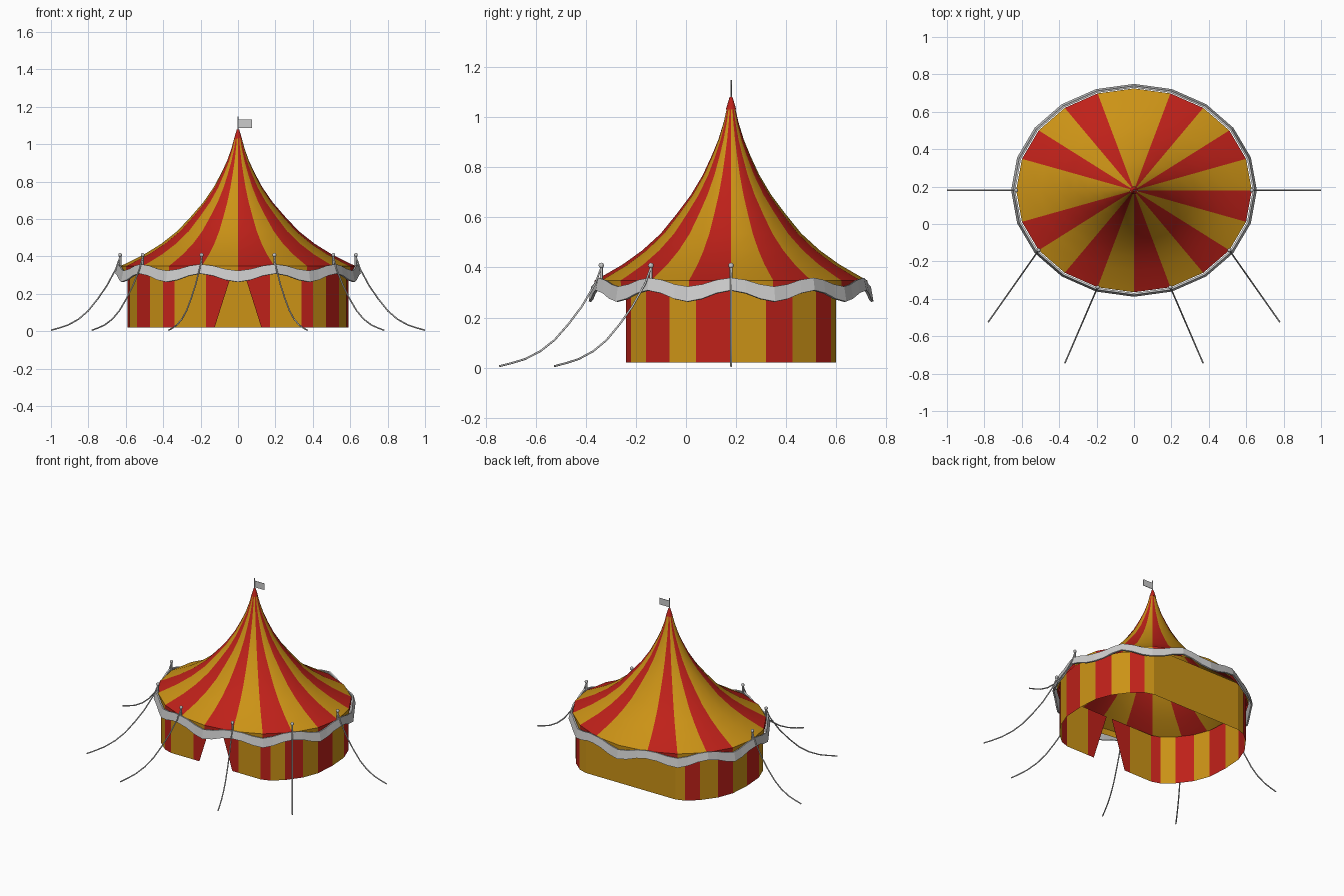
import bpy, bmesh, math
from mathutils import Vector

if "Cube" in bpy.data.objects:
    bpy.data.objects.remove(bpy.data.objects["Cube"])

CY = 0.18       # tent centre in y
RATIO = 0.865   # ellipse y/x ratio


def material(name, rgb):
    m = bpy.data.materials.new(name)
    m.diffuse_color = (*rgb, 1)
    m.use_nodes = True
    m.node_tree.nodes["Principled BSDF"].inputs["Base Color"].default_value = m.diffuse_color
    return m


STRIPES = [material("red_canvas", (0.52, 0.015, 0.010)),
           material("yellow_canvas", (0.60, 0.29, 0.008))]
RED, YELLOW = 0, 1


def make(name, verts, faces, mats=None, striped=False):
    me = bpy.data.meshes.new(name)
    me.from_pydata(verts, [], faces)
    ob = bpy.data.objects.new(name, me)
    bpy.context.collection.objects.link(ob)
    if striped:
        for m in STRIPES:
            me.materials.append(m)
        for p, i in zip(me.polygons, mats):
            p.material_index = i
    return ob


def smooth(ob):
    bpy.ops.object.select_all(action='DESELECT')
    ob.select_set(True)
    bpy.context.view_layer.objects.active = ob
    bpy.ops.object.shade_smooth_by_angle(angle=math.radians(35))


def ring_point(r, deg, z):
    a = math.radians(deg)
    return Vector((r * math.cos(a), CY + RATIO * r * math.sin(a), z))


def tube(name, pts, radius, res=2):
    cu = bpy.data.curves.new(name, 'CURVE')
    cu.dimensions = '3D'
    cu.bevel_depth = radius
    cu.bevel_resolution = res
    cu.use_fill_caps = True
    sp = cu.splines.new('POLY')
    sp.points.add(len(pts) - 1)
    for p, co in zip(sp.points, pts):
        p.co = (*co, 1)
    ob = bpy.data.objects.new(name, cu)
    bpy.context.collection.objects.link(ob)
    return ob


# Roof: short eave skirt, then a concave profile swept round 20 striped sectors
profile = [(0.628, 0.305), (0.63, 0.348), (0.60, 0.362), (0.50, 0.412), (0.41, 0.468),
           (0.325, 0.535), (0.25, 0.615), (0.185, 0.69), (0.13, 0.77), (0.09, 0.845),
           (0.059, 0.91), (0.034, 0.98), (0.021, 1.03)]
n = 20
verts = [ring_point(r, 18 * k, z) for r, z in profile for k in range(n)]
faces, mats = [], []
for j in range(len(profile) - 1):
    for k in range(n):
        k2 = (k + 1) % n
        faces.append((j * n + k, j * n + k2, (j + 1) * n + k2, (j + 1) * n + k))
        # stripe order flips over the back left quarter
        red = k % 2 == 0 if 5 <= k <= 9 else k % 2 == 1
        mats.append(RED if red else YELLOW)
smooth(make("roof", verts, faces, mats, True))

# Red cap at the peak
bpy.ops.mesh.primitive_cone_add(vertices=12, radius1=0.021, radius2=0.006, depth=0.05,
                                location=(0, CY, 1.055))
cap = bpy.context.object
cap.name = "peak_cap"
cap.data.materials.append(STRIPES[RED])
smooth(cap)

# Walls: rounded sides, flat back, flat front with a tapered doorway
side = [(0.59, 0.0), (0.58, 0.14), (0.54, 0.245), (0.47, 0.34), (0.40, 0.40), (0.34, 0.42)]
Z0, Z1 = 0.02, 0.352
verts, faces, mats = [], [], []


def panel(a, b, c, d, mat):
    i = len(verts)
    verts.extend((a, b, c, d))
    faces.append((i, i + 1, i + 2, i + 3))
    mats.append(mat)


def wall(p, q, mat):
    panel((*p, Z0), (*q, Z0), (*q, Z1), (*p, Z1), mat)


for sx in (1, -1):
    for sy in (1, -1):
        for i in range(5):
            p, q = [(sx * x, CY + sy * y) for x, y in side[i:i + 2]]
            wall(p, q, (i % 2) if sy < 0 else (i + 1) % 2)
    yf = CY - 0.42
    wall((sx * 0.34, yf), (sx * 0.17, yf), YELLOW)
    panel((sx * 0.17, yf, Z0), (sx * 0.125, yf, Z0), (sx * 0.02, yf, Z1), (sx * 0.17, yf, Z1), RED)
wall((0.34, CY + 0.42), (-0.34, CY + 0.42), YELLOW)
walls = make("walls", verts, faces, mats, True)
bm = bmesh.new()
bm.from_mesh(walls.data)
bmesh.ops.remove_doubles(bm, verts=bm.verts, dist=0.0005)
bmesh.ops.recalc_face_normals(bm, faces=bm.faces)
bm.to_mesh(walls.data)
bm.free()

# Scalloped valance: peaks at the poles, sags between them
verts, faces = [], []
m = 60
for k in range(m):
    deg = 360 * k / m
    sag = (1 - math.cos(math.radians(deg * 10))) / 2
    # straight facets between the 18 degree corners
    t = (deg % 18) / 18
    base = deg - deg % 18
    for r, z in ((0.64, 0.358 - 0.035 * sag), (0.652, 0.308 - 0.045 * sag)):
        verts.append(ring_point(r, base, z).lerp(ring_point(r, base + 18, z), t))
for k in range(m):
    a, b = 2 * k, 2 * ((k + 1) % m)
    faces.append((a, a + 1, b + 1, b))
valance = make("valance", verts, faces)
mod = valance.modifiers.new("thickness", 'SOLIDIFY')
mod.thickness = 0.01
mod.offset = 0

# Six poles with knobs, each with a sagging guy rope
rope_shape = [(0, 0.40), (0.06, 0.335), (0.19, 0.245), (0.32, 0.175), (0.46, 0.11),
              (0.6, 0.065), (0.75, 0.034), (0.88, 0.018), (1, 0.006)]
anchors = {0: (1.0, CY), -36: (0.78, -0.525), -72: (0.37, -0.745)}
for deg, (ax, ay) in anchors.items():
    top = ring_point(0.63, deg, 0)
    for s, label in ((1, "right"), (-1, "left")):
        x = s * top.x
        tube(f"pole_{label}_{-deg}", [(x, top.y, 0.32), (x, top.y, 0.405)], 0.006)
        bpy.ops.mesh.primitive_uv_sphere_add(segments=10, ring_count=6, radius=0.011,
                                             location=(x, top.y, 0.408))
        bpy.context.object.name = f"pole_knob_{label}_{-deg}"
        tube(f"rope_{label}_{-deg}",
             [(x + (s * ax - x) * t, top.y + (ay - top.y) * t, z) for t, z in rope_shape], 0.004)

# Flagpole and flag
tube("flagpole", [(0, CY, 1.06), (0, CY, 1.148)], 0.003)
bpy.ops.mesh.primitive_cube_add(size=1, location=(0.038, CY, 1.109))
flag = bpy.context.object
flag.name = "flag"
flag.scale = (0.074, 0.003, 0.044)
